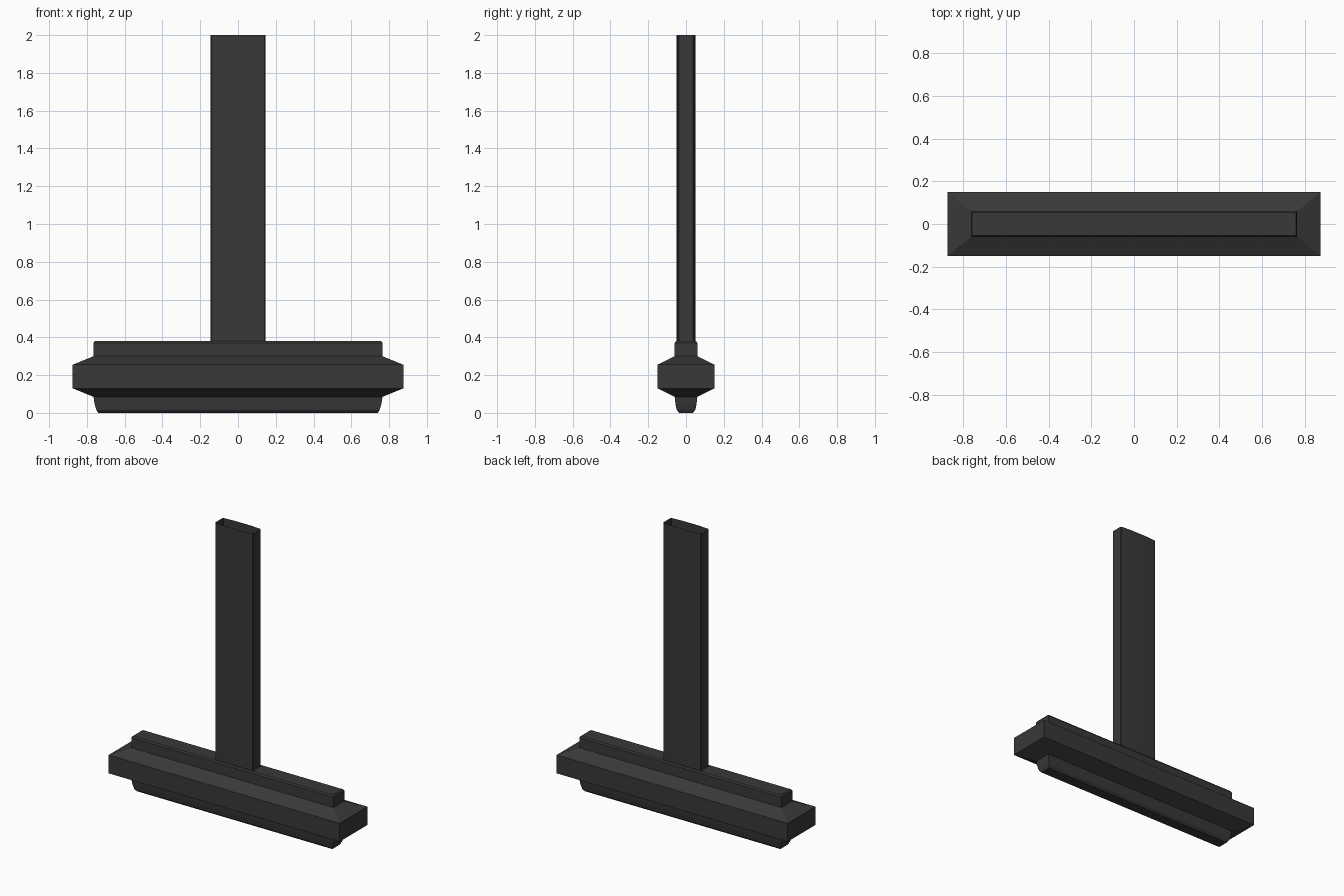
import bpy, bmesh

if "Cube" in bpy.data.objects:
    bpy.data.objects.remove(bpy.data.objects["Cube"])

dark = bpy.data.materials.new("dark_metal")
dark.diffuse_color = (0.04, 0.04, 0.04, 1)
dark.use_nodes = True
dark.node_tree.nodes["Principled BSDF"].inputs["Base Color"].default_value = dark.diffuse_color


def loft(name, rings, cap):
    """Skin a stack of matching closed rings, optionally capping both ends."""
    bm = bmesh.new()
    loops = [[bm.verts.new(p) for p in ring] for ring in rings]
    for lower, upper in zip(loops, loops[1:]):
        for i in range(len(lower)):
            j = (i + 1) % len(lower)
            bm.faces.new((lower[i], lower[j], upper[j], upper[i]))
    if cap:
        bm.faces.new(loops[0][::-1])
        bm.faces.new(loops[-1])
    mesh = bpy.data.meshes.new(name)
    bm.to_mesh(mesh)
    bm.free()
    mesh.materials.append(dark)
    obj = bpy.data.objects.new(name, mesh)
    bpy.context.collection.objects.link(obj)
    return obj


def rectangle(hx, hy, z):
    return [(-hx, -hy, z), (hx, -hy, z), (hx, hy, z), (-hx, hy, z)]


# Crossbar: stepped block with a wide sloped flange (half x, half y, z)
profile = [(0.74, 0.036, 0.0), (0.75, 0.05, 0.016), (0.76, 0.056, 0.05),
           (0.765, 0.06, 0.085), (0.875, 0.15, 0.13), (0.875, 0.15, 0.255),
           (0.765, 0.06, 0.30), (0.765, 0.06, 0.37), (0.758, 0.053, 0.38)]
loft("crossbar", [rectangle(*p) for p in profile], True)

# Upright: slim tube with softly bowed faces and trimmed corners, open on top
quarter = [(0.145, 0.038), (0.14, 0.043), (0.07, 0.049)]
half = quarter + [(-x, y) for x, y in reversed(quarter)]
section = half + [(-x, -y) for x, y in half]
upright = loft("upright", [[(x, y, z) for x, y in section] for z in (0.37, 2.0)], False)

bpy.context.view_layer.objects.active = upright
upright.select_set(True)
bpy.ops.object.shade_smooth_by_angle(angle=0.6)
